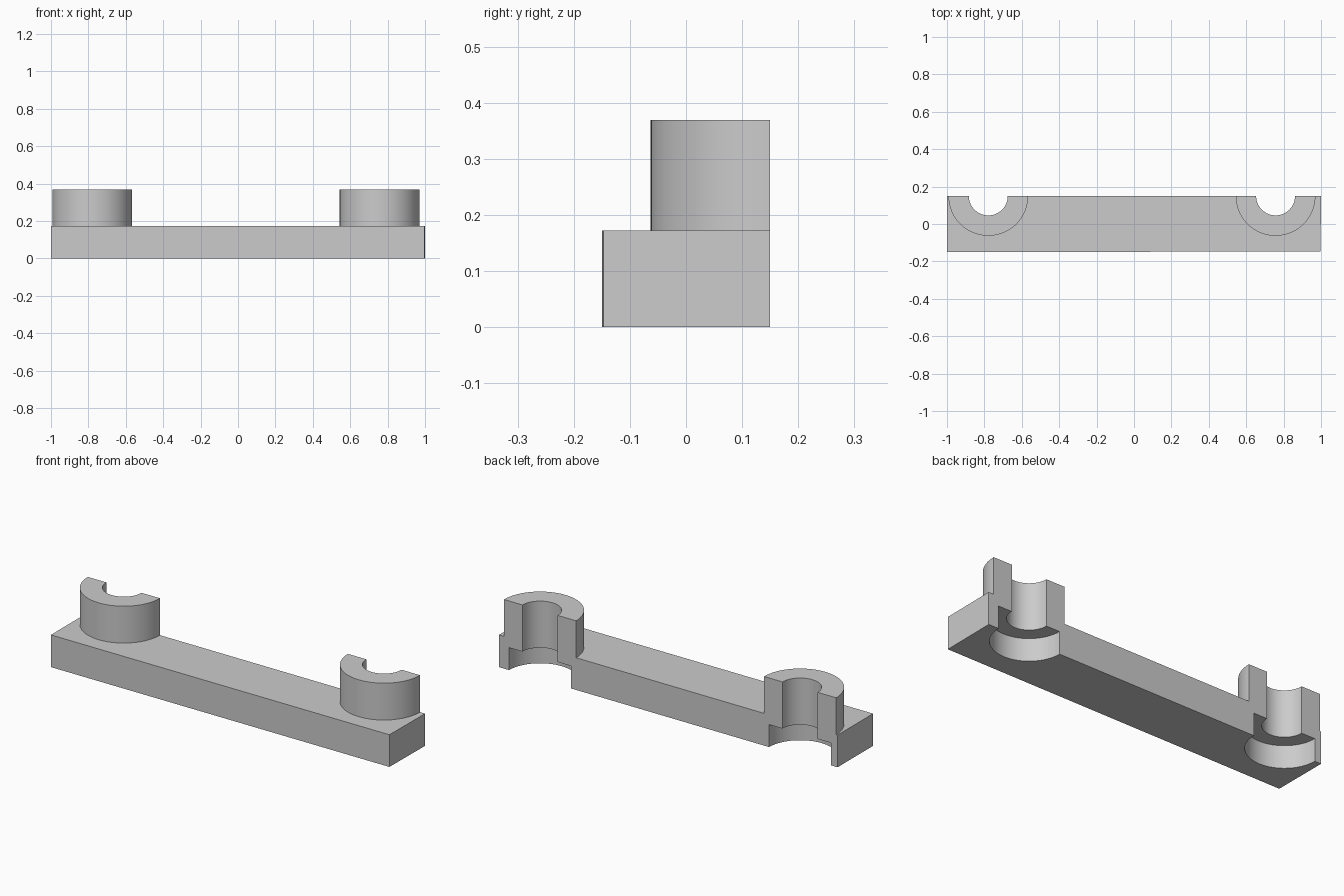
import bpy, bmesh
from math import radians

cube = bpy.data.objects.get("Cube")
if cube:
    bpy.data.objects.remove(cube, do_unlink=True)

BACK = 0.15          # plane that slices the bosses in half
BAR_TOP = 0.172
BOSS_TOP = 0.369
BORE_TOP = 0.12
BOSS_X = (-0.779, 0.757)

grey = bpy.data.materials.new("light grey")
grey.use_nodes = True
colour = (0.6, 0.6, 0.6, 1)
grey.diffuse_color = colour
grey.node_tree.nodes["Principled BSDF"].inputs["Base Color"].default_value = colour


def link(name, bm):
    bmesh.ops.recalc_face_normals(bm, faces=bm.faces)
    mesh = bpy.data.meshes.new(name)
    bm.to_mesh(mesh)
    bm.free()
    mesh.materials.append(grey)
    obj = bpy.data.objects.new(name, mesh)
    bpy.context.collection.objects.link(obj)
    return obj


def prism(name, outline, z0, z1):
    bm = bmesh.new()
    face = bm.faces.new([bm.verts.new((x, y, z0)) for x, y in outline])
    top = bmesh.ops.extrude_face_region(bm, geom=[face])["geom"]
    verts = [v for v in top if isinstance(v, bmesh.types.BMVert)]
    bmesh.ops.translate(bm, verts=verts, vec=(0, 0, z1 - z0))
    return link(name, bm)


def cylinder(name, x, radius, z0, z1):
    bm = bmesh.new()
    bmesh.ops.create_cone(bm, cap_ends=True, segments=96, radius1=radius,
                          radius2=radius, depth=z1 - z0)
    bmesh.ops.translate(bm, verts=bm.verts, vec=(x, BACK, (z0 + z1) / 2))
    return link(name, bm)


def combine(target, tool, operation):
    mod = target.modifiers.new(tool.name, "BOOLEAN")
    mod.operation, mod.solver, mod.object = operation, "EXACT", tool
    bpy.context.view_layer.objects.active = target
    bpy.ops.object.modifier_apply(modifier=mod.name)
    bpy.data.objects.remove(tool, do_unlink=True)


# Bar with slightly skewed front and right end, oversize at the back
bar = prism("mounting_bar", [(-1, -0.15), (0.997, -0.147), (1, BACK), (1, 0.5), (-1, 0.5)],
            0, BAR_TOP)

# Bosses, through holes and counterbores from below
for x in BOSS_X:
    combine(bar, cylinder("boss", x, 0.213, 0.15, BOSS_TOP), "UNION")
for x in BOSS_X:
    combine(bar, cylinder("through_hole", x, 0.104, -0.1, 0.5), "DIFFERENCE")
    combine(bar, cylinder("counterbore", x, 0.183, -0.1, BORE_TOP), "DIFFERENCE")

# Slice everything flush at the back
waste = prism("back_waste", [(-2, BACK), (2, BACK), (2, 1), (-2, 1)], -1, 1)
combine(bar, waste, "DIFFERENCE")

# Smooth curved walls, sharp edges
bpy.ops.object.select_all(action="DESELECT")
bar.select_set(True)
bpy.context.view_layer.objects.active = bar
bpy.ops.object.shade_smooth_by_angle(angle=radians(30))
